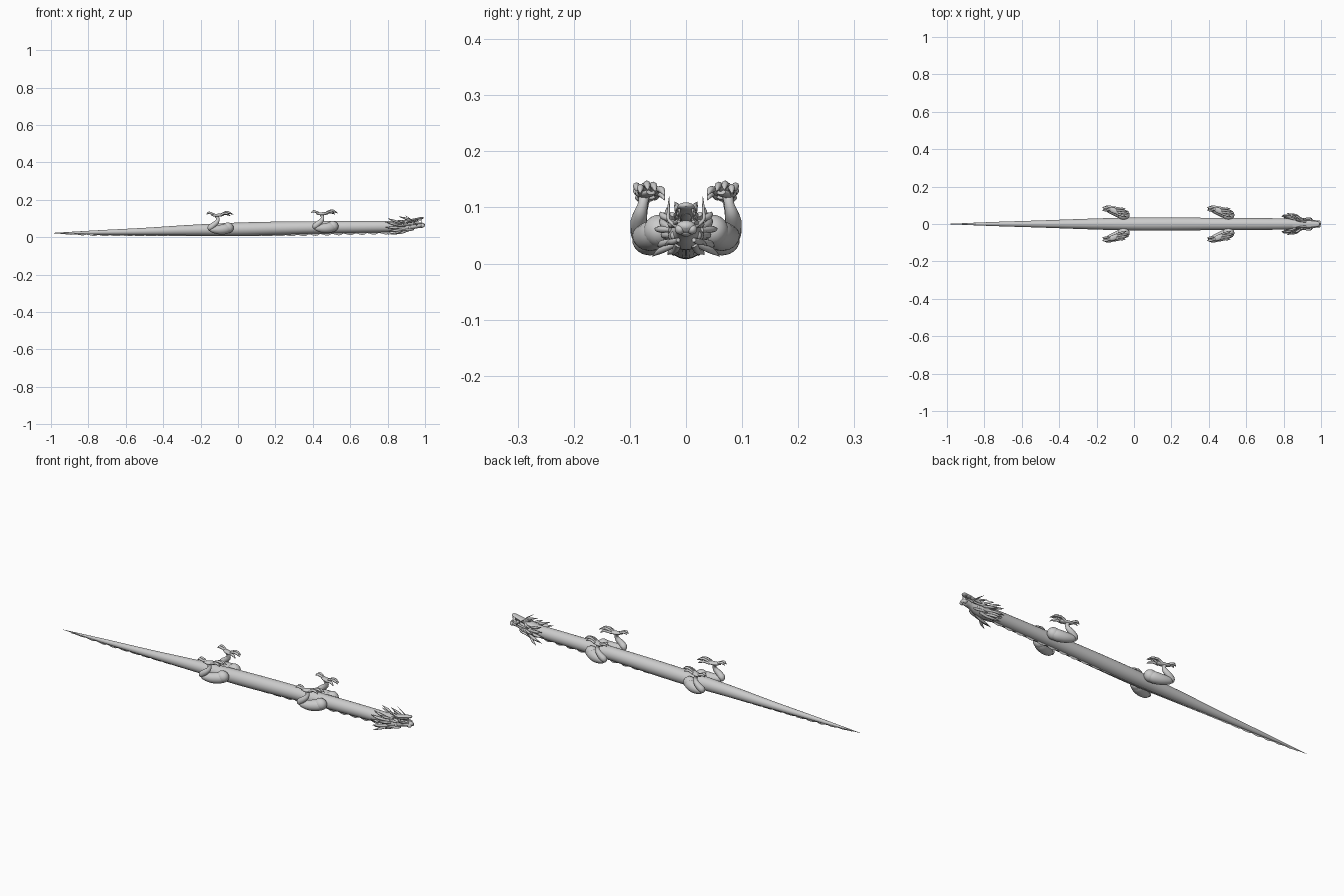
import bpy, math
from mathutils import Vector


def finish(name, verts, faces, angle=50):
    me = bpy.data.meshes.new(name)
    me.from_pydata(verts, [], faces)
    ob = bpy.data.objects.new(name, me)
    bpy.context.collection.objects.link(ob)
    bpy.ops.object.select_all(action='DESELECT')
    bpy.context.view_layer.objects.active = ob
    ob.select_set(True)
    bpy.ops.object.mode_set(mode='EDIT')
    bpy.ops.mesh.select_all(action='SELECT')
    bpy.ops.mesh.normals_make_consistent(inside=False)
    bpy.ops.object.mode_set(mode='OBJECT')
    bpy.ops.object.shade_smooth_by_angle(angle=math.radians(angle))
    return ob


def spline(pts, t):
    i = min(int(t), len(pts) - 2)
    f = t - i
    a, b, c, d = (pts[max(0, min(len(pts) - 1, i + k))] for k in (-1, 0, 1, 2))
    return [q + .5 * f * (r - p + f * (2 * p - 5 * q + 4 * r - s + f * (3 * (q - r) + s - p)))
            for p, q, r, s in zip(a, b, c, d)]


def tube(name, pts, sides=16, steps=5):
    """Smooth loft through (x, y, z, half width, half height)."""
    pts = [p if len(p) == 5 else (*p, p[3]) for p in pts]
    n = (len(pts) - 1) * steps
    rings = [spline(pts, i / steps) for i in range(n + 1)]
    verts, faces, side = [], [], None
    for i, r in enumerate(rings):
        tan = (Vector(rings[min(i + 1, n)][:3]) - Vector(rings[max(i - 1, 0)][:3])).normalized()
        if side is None:
            side = Vector((0, 1, 0)) if abs(tan.y) < .8 else Vector((1, 0, 0))
        side = (side - tan * side.dot(tan)).normalized()
        up = tan.cross(side)
        for k in range(sides):
            a = 2 * math.pi * k / sides
            verts.append(Vector(r[:3]) + side * math.cos(a) * max(r[3], .0002)
                         + up * math.sin(a) * max(r[4], .0002))
    for i in range(n):
        for k in range(sides):
            k2 = (k + 1) % sides
            faces.append((i * sides + k, i * sides + k2, (i + 1) * sides + k2, (i + 1) * sides + k))
    faces += [tuple(range(sides)), tuple(n * sides + k for k in range(sides))]
    return finish(name, verts, faces)


def ball(name, loc, scale):
    bpy.ops.mesh.primitive_uv_sphere_add(segments=20, ring_count=12, radius=1, location=loc)
    ob = bpy.context.object
    ob.name = name
    ob.scale = scale
    bpy.ops.object.shade_smooth()
    return ob


# long tapering body, belly up
BODY = [(-1, 0, .022, .0005), (-.75, 0, .026, .011), (-.5, 0, .031, .019), (-.25, 0, .038, .028),
        (0, 0, .043, .035), (.2, 0, .048, .035), (.4, 0, .052, .033), (.6, 0, .055, .032),
        (.8, 0, .057, .030), (.86, 0, .057, .028)]
tube("body", BODY, 32, 6)

# scalloped fin along the underside
verts, faces, N = [], [], 240
for i in range(N + 1):
    x = -.95 + 1.77 * i / N
    j = next(k for k in range(len(BODY) - 1) if BODY[k + 1][0] >= x)
    f = (x - BODY[j][0]) / (BODY[j + 1][0] - BODY[j][0])
    zc, r = (BODY[j][m] + f * (BODY[j + 1][m] - BODY[j][m]) for m in (2, 3))
    ph = (x * 16) % 1
    low = zc - r - .003 - .009 * math.sin(math.pi * ph ** 1.6) * min(1, (x + 1) * 3)
    low = max(low, .006)
    verts += [(x, -.0025, zc - r * .8), (x, .0025, zc - r * .8), (x, 0, low)]
    if i:
        a, b = 3 * i - 3, 3 * i
        faces += [(a, b, b + 2, a + 2), (a + 1, a + 2, b + 2, b + 1), (a, a + 1, b + 1, b)]
finish("back_fin", verts, faces)

# four legs with clawed feet
for s, side in ((1, "left"), (-1, "right")):
    for ox, oz, pos in ((0, 0, "rear"), (.56, .008, "front")):
        def P(x, y, z, *r):
            return (x + ox, s * y, z + oz, *r)
        nm = f"{pos}_{side}_"
        ball(nm + "shoulder", P(-.055, .048, .050), (.032, .028, .029))
        tube(nm + "thigh", [P(-.035, .045, .048, .018), P(-.065, .055, .044, .027),
                            P(-.10, .068, .040, .025), P(-.135, .078, .042, .018),
                            P(-.15, .081, .047, .009)], 20)
        tube(nm + "forearm", [P(-.145, .076, .037, .008), P(-.148, .081, .050, .016),
                              P(-.130, .084, .066, .015), P(-.113, .081, .082, .012),
                              P(-.108, .077, .098, .009), P(-.113, .075, .111, .010)], 16)
        tube(nm + "paw", [P(-.14, .082, .120, .006), P(-.12, .077, .117, .014, .008),
                          P(-.095, .068, .118, .015, .008), P(-.078, .062, .120, .009, .005)], 16)
        for k, (x, y, z) in enumerate(((-.045, .082, .120), (-.03, .068, .126),
                                       (-.025, .054, .124), (-.04, .038, .117))):
            bx, by = -.095, .080 - .008 * k
            tube(nm + f"toe_{k}", [P(bx, by, .118, .006), P(bx * .6 + x * .4, by * .6 + y * .4, z + .007, .0055),
                                   P(bx * .3 + x * .7, by * .3 + y * .7, z + .006, .006),
                                   P(x, y, z - .004, .0005)], 8, 4)
        for k, y in enumerate((.074, .088)):
            tube(nm + f"back_toe_{k}", [P(-.125, .079, .119, .006), P(-.145, y, .128, .006),
                                        P(-.158, y, .130, .006), P(-.170, y, .121, .0005)], 8, 4)

# head: skull with snout (upside down), jaw and tongue
tube("skull", [(.815, 0, .055, .022, .020), (.85, 0, .053, .031, .028), (.885, 0, .050, .031, .025),
               (.915, 0, .053, .025, .020), (.945, 0, .059, .019, .014), (.975, 0, .064, .018, .013),
               (.992, 0, .066, .015, .010), (.999, 0, .066, .004, .003)], 24)
tube("lower_jaw", [(.85, 0, .072, .024, .014), (.89, 0, .083, .024, .010), (.93, 0, .091, .019, .007),
                   (.96, 0, .098, .017, .006), (.985, 0, .103, .013, .006), (.993, 0, .104, .003, .002)], 20)
tube("tongue", [(.89, 0, .077, .010, .004), (.93, 0, .081, .010, .004), (.96, 0, .087, .008, .003),
                (.978, 0, .088, .002, .001)], 12)
ball("nose_bridge", (.975, 0, .056), (.016, .011, .008))

# mirrored head details; strands are (start, tip, radius)
STRANDS = [((.87, .024, .062), (.79, .046, .080), .007), ((.87, .026, .050), (.785, .040, .052), .007),
           ((.88, .024, .040), (.80, .050, .030), .007), ((.88, .018, .034), (.815, .060, .013), .006),
           ((.87, .020, .075), (.80, .034, .100), .006), ((.88, .012, .032), (.83, .022, .014), .006),
           ((.89, .026, .078), (.85, .046, .092), .006), ((.895, .028, .060), (.835, .056, .062), .006)]
for s, side in ((1, "left"), (-1, "right")):
    for k, (a, b, r) in enumerate(STRANDS):
        m = [(p + q) / 2 for p, q in zip(a, b)]
        tube(f"{side}_mane_{k}", [(a[0], s * a[1], a[2], r * .7), (m[0], s * (m[1] + .005), m[2], r),
                                  (b[0], s * b[1], b[2], .0005)], 8)
    tube(f"{side}_horn", [(.905, s * .014, .036, .007), (.87, s * .020, .023, .006),
                          (.835, s * .027, .021, .005), (.80, s * .033, .016, .0005)], 10)
    tube(f"{side}_whisker", [(.955, s * .016, .066, .004), (.945, s * .031, .078, .003),
                             (.92, s * .031, .098, .0025), (.89, s * .030, .119, .0004)], 8)
    tube(f"{side}_chin_hair", [(.92, s * .014, .092, .006), (.89, s * .016, .102, .005),
                               (.86, s * .020, .110, .0005)], 8)
    ball(f"{side}_eye", (.918, s * .021, .050), (.008, .007, .008))
    tube(f"{side}_brow", [(.94, s * .014, .042, .004), (.92, s * .022, .039, .006),
                          (.895, s * .029, .038, .005), (.87, s * .038, .032, .0005)], 8)
    ball(f"{side}_nostril", (.987, s * .011, .061), (.011, .009, .009))
    tube(f"{side}_lip", [(.885, s * .026, .070, .007), (.92, s * .023, .068, .005),
                         (.955, s * .018, .073, .005), (.985, s * .013, .075, .003)], 10)
    tube(f"{side}_cheek", [(.905, s * .022, .068, .005), (.892, s * .026, .077, .007),
                           (.905, s * .024, .088, .005)], 10)
    for k, (x, y) in enumerate(((.98, .012), (.96, .015), (.94, .016))):
        h = .012 if k == 0 else .007
        tube(f"{side}_upper_tooth_{k}", [(x, s * y, .072, .003), (x, s * y, .074 + h, .0004)], 8, 2)
        tube(f"{side}_lower_tooth_{k}", [(x, s * y, .098 - .006 * k, .003),
                                         (x, s * y, .096 - .006 * k - h, .0004)], 8, 2)
